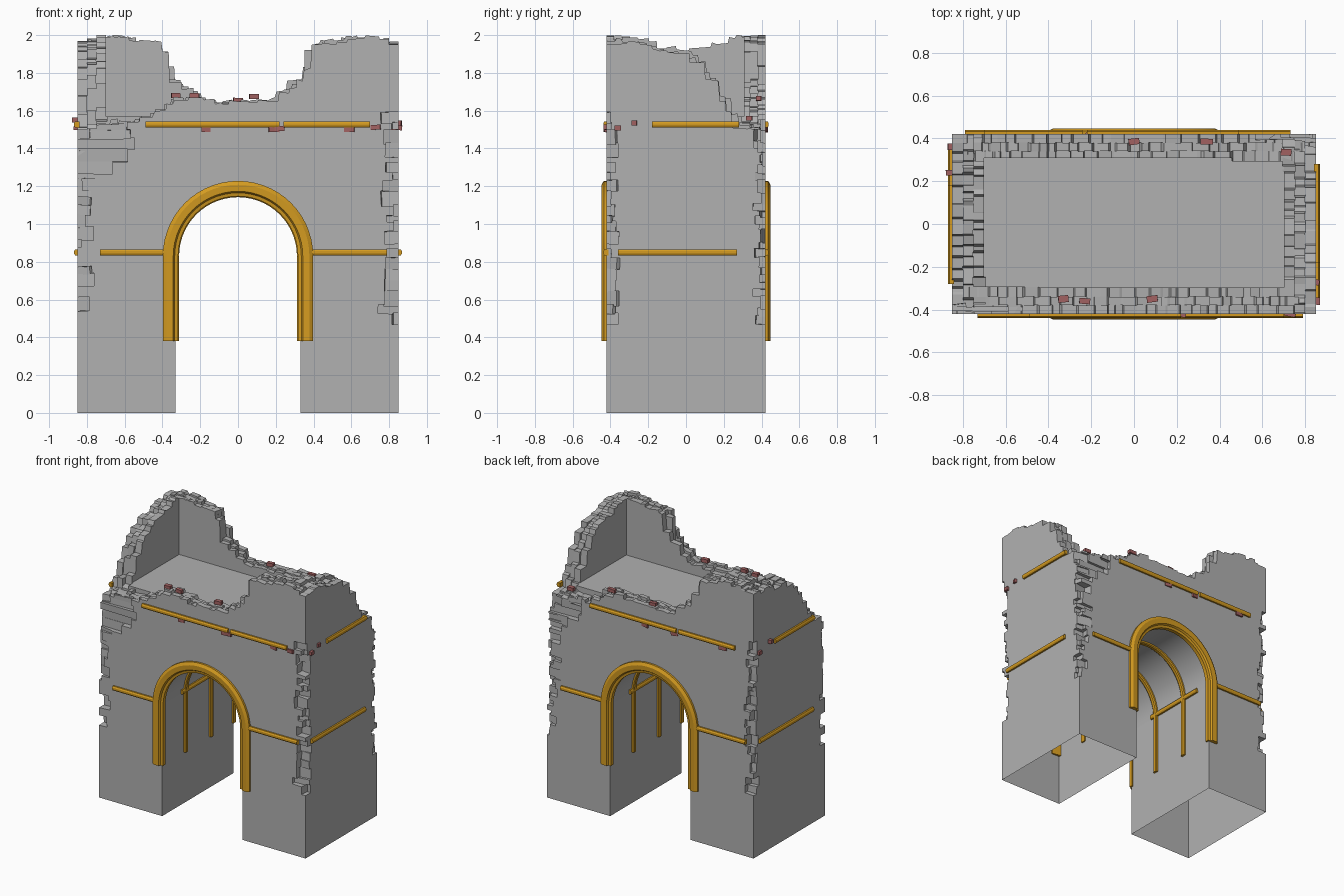
import bpy, bmesh, math, random
from mathutils import Matrix, Vector, Euler

if "Cube" in bpy.data.objects:
    bpy.data.objects.remove(bpy.data.objects["Cube"])

random.seed(7)
rnd = random.uniform
HX, HY, R, SPRING = 0.85, 0.42, 0.33, 0.83   # half width, half depth, arch radius, arch spring height


def material(name, rgb):
    m = bpy.data.materials.new(name)
    m.diffuse_color = (*rgb, 1)
    m.use_nodes = True
    m.node_tree.nodes["Principled BSDF"].inputs["Base Color"].default_value = m.diffuse_color
    return m


STONE = material("stone", (0.44, 0.44, 0.44))
GOLD = material("gold", (0.66, 0.33, 0.015))
BRICK = material("red_brick", (0.36, 0.12, 0.12))


def finish(bm, name, mat=None, smooth=False):
    bmesh.ops.recalc_face_normals(bm, faces=bm.faces[:])
    me = bpy.data.meshes.new(name)
    bm.to_mesh(me)
    bm.free()
    ob = bpy.data.objects.new(name, me)
    bpy.context.collection.objects.link(ob)
    if mat:
        me.materials.append(mat)
    if smooth:
        bpy.ops.object.select_all(action='DESELECT')
        ob.select_set(True)
        bpy.context.view_layer.objects.active = ob
        bpy.ops.object.shade_smooth_by_angle(angle=math.radians(25))
    return ob


def spin(deg):
    return Matrix.Rotation(math.radians(deg), 4, 'Z')


def box(bm, c, size, rot=(0, 0, 0), base=Matrix()):
    m = base @ Matrix.Translation(c) @ Euler(rot).to_matrix().to_4x4() @ Matrix.Diagonal((*size, 1))
    bmesh.ops.create_cube(bm, size=1, matrix=m)


def prism(outline, y0, y1, base=Matrix()):
    """Outline in x, z pushed from y0 to y1."""
    bm = bmesh.new()
    face = bm.faces.new([bm.verts.new(base @ Vector((x, y0, z))) for x, z in outline])
    ext = bmesh.ops.extrude_face_region(bm, geom=[face])
    bmesh.ops.translate(bm, vec=base @ Vector((0, y1 - y0, 0)),
                        verts=[v for v in ext["geom"] if isinstance(v, bmesh.types.BMVert)])
    return bm


def cut(target, bm):
    cutter = finish(bm, "cutter")
    cutter.hide_render = True
    mod = target.modifiers.new("cut", 'BOOLEAN')
    mod.operation, mod.object, mod.solver = 'DIFFERENCE', cutter, 'EXACT'
    bpy.context.view_layer.objects.active = target
    bpy.ops.object.modifier_apply(modifier=mod.name)
    bpy.data.objects.remove(cutter, do_unlink=True)


def height(pts, u):
    for (a, za), (b, zb) in zip(pts, pts[1:]):
        if u <= b:
            return za + (zb - za) * max(0, u - a) / (b - a)
    return pts[-1][1]


# gatehouse block with arched passage
arc = [(R * math.cos(math.pi * (1 - i / 28)), SPRING + R * math.sin(math.pi * i / 28)) for i in range(29)]
body = finish(prism([(-HX, 0), (-R, 0)] + arc + [(R, 0), (HX, 0), (HX, 2), (-HX, 2)], -HY, HY),
              "ruined_gatehouse", STONE)

# sunken roof floor
bm = bmesh.new()
box(bm, (0, 0.005, 1.885), (1.4, 0.605, 0.63))
cut(body, bm)

# broken wall tops: stepped profiles cut in three layers of thickness
LONG = [(-.85, 1.53), (-.5, 1.55), (-.4, 1.62), (-.3, 1.665), (-.12, 1.645), (0, 1.64), (.18, 1.66),
        (.25, 1.71), (.33, 1.77), (.37, 1.83), (.39, 1.955), (.7, 1.995), (.85, 1.985)]
SHORT = [(-.42, 1.995), (-.25, 1.985), (-.15, 1.95), (0, 1.92), (.06, 1.88), (.15, 1.77),
         (.22, 1.65), (.27, 1.54), (.42, 1.52)]
for deg, pts, half, d, t, drop in ((0, LONG, HX, HY, .12, 0), (180, LONG, HX, HY, .12, 0),
                                   (90, SHORT, HY, HX, .15, .03), (270, SHORT, HY, HX, .15, .03)):
    for a, b, low in ((-.5, .34, drop), (.32, .67, drop / 2), (.65, 1.04, 0)):
        steps, u = [], -half - .04
        while u < half + .04:
            w = rnd(.03, .085)
            z = height(pts, u + w / 2) + rnd(-.018, .012) - low
            steps += [(u + rnd(0, .008), z + rnd(-.007, .007)), (u + w - rnd(0, .008), z + rnd(-.007, .007))]
            u += w
        cut(body, prism(steps + [(u, 2.3), (-half - .04, 2.3)], -(d - t * a), -(d - t * b), spin(deg)))

# chipped corner stones, alternate courses cut in turn
passes = [bmesh.new() for _ in range(4)]
for sx in (-1, 1):
    for sy in (-1, 1):
        z, k = .47, 0
        while z < 1.54:
            h = rnd(.03, .075)
            if random.random() < .85:
                dx, dy = rnd(.015, .075), rnd(.015, .07)
                if random.random() < .25:
                    dx += rnd(.03, .06)
                box(passes[k % 2], (sx * HX, sy * HY, z + h / 2), (2 * dx, 2 * dy, h * 1.1),
                    (rnd(-.06, .06), rnd(-.06, .06), rnd(-.2, .2)))
            z += h
            k += 1
        # wider crumbling below the two low corners
        if sx == sy:
            z = 1.27
            while z < 1.54:
                h = rnd(.04, .07)
                reach = rnd(.12, .2) + .14 * (z > 1.33)
                box(passes[2 + k % 2], (sx * HX, sy * HY, z + h / 2), (2 * reach, 2 * rnd(.015, .04), h * 1.1),
                    (rnd(-.05, .05), rnd(-.02, .02), rnd(-.03, .03)))
                z += h
                k += 1
for bm in passes:
    cut(body, bm)

# drop loose crumbs, open the underside, smooth the vault
bm = bmesh.new()
bm.from_mesh(body.data)
keep, stack = set(), [min(bm.verts, key=lambda v: v.co.z)]
while stack:
    v = stack.pop()
    if v not in keep:
        keep.add(v)
        stack += [e.other_vert(v) for e in v.link_edges]
bmesh.ops.delete(bm, geom=[v for v in bm.verts if v not in keep], context='VERTS')
bmesh.ops.delete(bm, geom=[f for f in bm.faces if all(v.co.z < 1e-4 for v in f.verts)], context='FACES')
for f in bm.faces:
    f.smooth = all(abs(math.hypot(v.co.x, v.co.z - SPRING) - R) < .002 for v in f.verts)
bm.to_mesh(body.data)
bm.free()


# arch mouldings: a profile of (radius, depth) swept up one leg, over and down
def arch(name, profile, deg=0):
    bm = bmesh.new()
    path = [(math.pi, .38)] + [(math.pi * (1 - i / 28), SPRING) for i in range(29)] + [(0, .38)]
    rings = [[bm.verts.new(spin(deg) @ Vector((r * math.cos(a), y, z + r * math.sin(a)))) for r, y in profile]
             for a, z in path]
    n = len(profile)
    for p, q in zip(rings, rings[1:]):
        for i in range(n):
            bm.faces.new((p[i], p[(i + 1) % n], q[(i + 1) % n], q[i]))
    bm.faces.new(rings[0])
    bm.faces.new(rings[-1])
    return finish(bm, name, GOLD, True)


TRIM = [(.317, -.40), (.317, -.428), (.335, -.432), (.343, -.445), (.378, -.447), (.398, -.435), (.398, -.41)]
RIB = [(.34, -.168), (.318, -.168), (.312, -.16), (.312, -.14), (.318, -.132), (.34, -.132)]
for deg, side in ((0, "front"), (180, "back")):
    arch(side + "_arch_trim", TRIM, deg)
    arch(side + "_passage_rib", RIB, deg)


# string-course rails on the walls
def rail(name, deg, d, u0, u1, z):
    sec = [(-.01, -.016), (.012, -.016), (.018, -.006), (.018, .006), (.012, .016), (-.01, .016)]
    bm = bmesh.new()
    a, b = [[bm.verts.new(spin(deg) @ Vector((u, -d - o, z + h))) for o, h in sec] for u in (u0, u1)]
    for i in range(6):
        j = (i + 1) % 6
        bm.faces.new((a[i], a[j], b[j], b[i]))
    bm.faces.new(a)
    bm.faces.new(b)
    finish(bm, name, GOLD)


for deg, side in ((0, "front"), (180, "back")):
    rail(side + "_lower_rail_a", deg, HY, -.73, -.39, .85)
    rail(side + "_lower_rail_b", deg, HY, .39, .79, .85)
    rail(side + "_upper_rail_a", deg, HY, -.49, .22, 1.527)
    rail(side + "_upper_rail_b", deg, HY, .24, .70, 1.527)
for deg, side in ((90, "right"), (270, "left")):
    rail(side + "_lower_rail", deg, HX, -.36, .27, .85)
    rail(side + "_upper_rail", deg, HX, -.18, .28, 1.527)
    rail(side + "_passage_rail", deg, -R, -.2, .3, .84)

# exposed red bricks on the wall tops and faces
SPOTS = [(-.33, -.35, 1.68), (-.23, -.36, 1.68), (.085, -.35, 1.675), (-.17, -.415, 1.5), (.19, -.415, 1.5),
         (.22, -.42, 1.505), (.59, -.415, 1.5), (.73, -.415, 1.512), (.84, -.27, 1.535), (.84, -.36, 1.51),
         (.71, .335, 1.56), (0, .385, 1.655), (.34, .385, 1.665), (.04, .415, 1.5), (-.2, .415, 1.5),
         (-.6, .415, 1.5), (-.85, .24, 1.55), (-.845, .36, 1.51)]
bm = bmesh.new()
for c in SPOTS:
    box(bm, c, (rnd(.045, .06), rnd(.025, .035), .026), (0, rnd(-.06, .06), rnd(-.2, .2)))
finish(bm, "red_bricks", BRICK)
